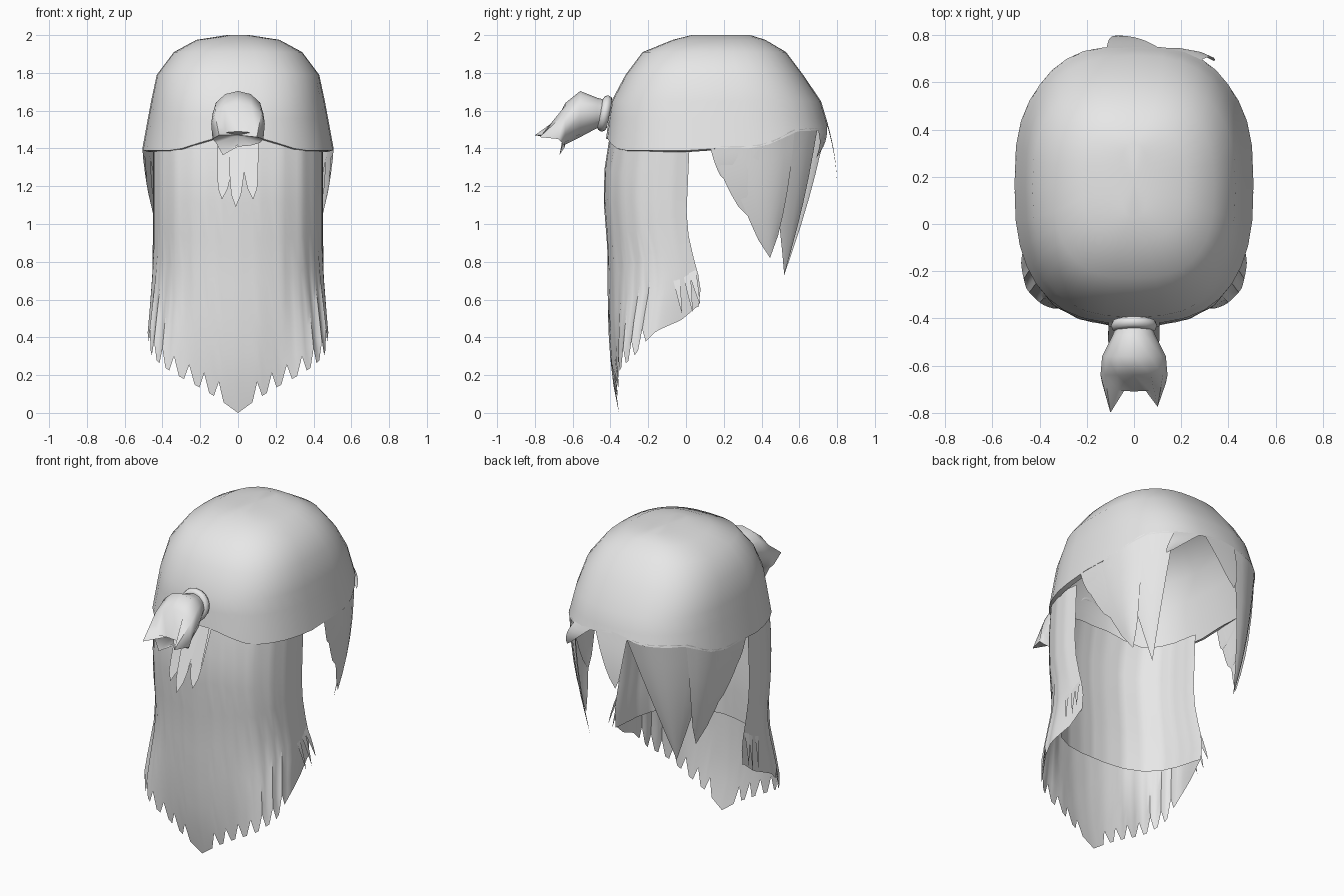
import bpy, bmesh, math
from mathutils import Vector

cube = bpy.data.objects.get("Cube")
if cube:
    bpy.data.objects.remove(cube, do_unlink=True)

grey = bpy.data.materials.new("hair grey")
grey.diffuse_color = (0.8, 0.8, 0.8, 1)
grey.use_nodes = True
grey.node_tree.nodes["Principled BSDF"].inputs["Base Color"].default_value = (0.8, 0.8, 0.8, 1)


def interp(table, t):
    """Piecewise linear lookup; rows are (key, value, value...)."""
    if t <= table[0][0]:
        return table[0][1:]
    for a, b in zip(table, table[1:]):
        if t <= b[0]:
            f = (t - a[0]) / (b[0] - a[0])
            return [p + (q - p) * f for p, q in zip(a[1:], b[1:])]
    return table[-1][1:]


def add_grid(bm, rows, closed=False):
    vs = [[bm.verts.new(p) for p in row] for row in rows]
    n = len(vs[0])
    for r, s in zip(vs, vs[1:]):
        for i in range(n if closed else n - 1):
            j = (i + 1) % n
            bm.faces.new((r[i], r[j], s[j], s[i]))
    return vs


def fan(bm, ring, centre):
    c = bm.verts.new(centre)
    for i in range(len(ring)):
        bm.faces.new((ring[i], ring[(i + 1) % len(ring)], c))


def finish(bm, name, angle=50):
    bmesh.ops.remove_doubles(bm, verts=bm.verts, dist=0.0005)
    bmesh.ops.recalc_face_normals(bm, faces=bm.faces)
    me = bpy.data.meshes.new(name)
    bm.to_mesh(me)
    bm.free()
    me.materials.append(grey)
    ob = bpy.data.objects.new(name, me)
    bpy.context.collection.objects.link(ob)
    bpy.ops.object.select_all(action='DESELECT')
    ob.select_set(True)
    bpy.context.view_layer.objects.active = ob
    bpy.ops.object.shade_smooth_by_angle(angle=math.radians(angle))


# Cap outline: height, rear y (-y side), far y, half width
CAP = [(1.39, -0.43, 0.78, 0.508), (1.5, -0.418, 0.76, 0.488), (1.65, -0.395, 0.715, 0.46),
       (1.79, -0.32, 0.62, 0.43), (1.91, -0.23, 0.53, 0.34), (1.975, -0.07, 0.42, 0.22),
       (2.0, 0.03, 0.34, 0.06)]


def outline(deg, z):
    """Point on the cap; deg is measured from +y towards +x."""
    yb, yf, w = interp(CAP, z)
    s, c = math.sin(math.radians(deg)), math.cos(math.radians(deg))
    x = math.copysign(abs(s) ** 0.77, s) * w
    y = (yb + yf) / 2 + math.copysign(abs(c) ** 0.77, c) * (yf - yb) / 2
    return Vector((x, y, z))


def cap_edge(deg):
    p = outline(deg, 1.45)
    if p.y < 0.15:
        return interp([(0.14, 1.452), (0.32, 1.39), (0.5, 1.39)], abs(p.x))[0]
    return interp([(0.05, 1.53), (0.2, 1.5), (0.42, 1.49), (0.49, 1.4)], abs(p.x))[0]


# Cap, with the rear rim tucked in
bm = bmesh.new()
degs = [i * 10 for i in range(36)]
rim = [outline(d, cap_edge(d)) for d in degs]
tuck = [Vector((p.x * 0.95, 0.17 + (p.y - 0.17) * 0.95, p.z - 0.008)) if p.y < 0.2 else p for p in rim]
rows = [tuck, rim, [outline(d, 1.56) for d in degs]]
rows += [[outline(d, r[0]) for d in degs] for r in CAP[2:]]
vs = add_grid(bm, rows, closed=True)
fan(bm, vs[-1], (0, 0.18, 2.0))
finish(bm, "hair_cap")


def blade(bm, root, tip, power, bulge=0.0, centre=Vector((0, 0.17, 0)), steps=6):
    """A lock that narrows from a row of root points to one tip."""
    tip = Vector(tip)
    mid = sum(root, Vector()) / len(root)
    out = mid - centre
    out.z = 0
    out.normalize()
    rows = []
    for k in range(steps + 1):
        t = k / steps
        base = mid.lerp(tip, t) + out * bulge * math.sin(math.pi * t)
        rows.append([base + (p - mid) * (1 - t) ** power for p in root])
    add_grid(bm, rows)


def cap_lock(name, a, b, tip, power=0.8, bulge=0.03):
    bm = bmesh.new()
    n = max(2, round(abs(b - a) / 8))
    angles = [a + (b - a) * i / n for i in range(n + 1)]
    blade(bm, [outline(d, cap_edge(d) + 0.012) for d in angles], tip, power, bulge)
    finish(bm, name)


# Side locks and fringe on the +y side
for s, side in ((1, "left"), (-1, "right")):
    start = 30 if s > 0 else 8
    cap_lock(side + "_long_lock", s * start, s * 72, (s * 0.3, 0.52, 0.73), 1.0, 0.02)
    cap_lock(side + "_side_lock", s * 52, s * 90, (s * 0.38, 0.445, 0.82), 0.75, 0.02)
    cap_lock(side + "_short_lock", s * 66, s * 92, (s * 0.44, 0.34, 1.03), 0.65, 0.01)
    cap_lock(side + "_ear_lock", s * 76, s * 92, (s * 0.48, 0.21, 1.23), 0.7, 0.005)
cap_lock("fringe_centre_lock", -9, 8, (-0.07, 0.8, 1.22), 0.7, 0.01)
cap_lock("fringe_sweep_lock", 10, 30, (0.34, 0.69, 1.35), 0.7, 0.02)

# Long hair sheet: position along half the U, x, depth fraction, bottom height, top height
PLAN = [(0, 0, 0, 0, 1.46), (0.12, 0.11, 0.015, 0.08, 1.46), (0.25, 0.23, 0.07, 0.15, 1.43),
        (0.4, 0.34, 0.2, 0.23, 1.4), (0.55, 0.41, 0.4, 0.3, 1.4), (0.7, 0.445, 0.62, 0.43, 1.4),
        (0.85, 0.452, 0.82, 0.49, 1.4), (1, 0.44, 1, 0.57, 1.4)]
REAR = [(0, -0.355), (0.2, -0.395), (0.5, -0.415), (0.85, -0.415), (1.2, -0.442), (1.35, -0.425), (1.44, -0.405)]
EDGE = [(0, 0.0), (0.5, 0.06), (0.68, 0.08), (0.8, 0.045), (1.0, 0.0), (1.44, 0.02)]


def sheet_point(u, v, inset):
    a = abs(u)
    x, depth, zb, zt = interp(PLAN, a)
    if inset:
        zb = 0.6 - 0.04 * a
    elif 0.06 < a < 0.68 and round(a * 36) % 3 == 1:
        zb += 0.09
    z = zt + (zb - zt) * v
    k = inset * (1 - a ** 6)
    yb = interp(REAR, z)[0] + k
    yf = interp(EDGE, z)[0]
    # outward flare of the lower corners
    flare = 0.0 if inset else max(0, v - 0.6) / 0.4 * max(0, 1 - ((a - 0.55) / 0.3) ** 2)
    x = max(0, x - k * a ** 0.5 + 0.045 * flare)
    return (math.copysign(x, u), yb + depth * (yf - yb) - 0.05 * flare, z)


bm = bmesh.new()
for inset in (0, 0.05):
    add_grid(bm, [[sheet_point(i / 36, v, inset) for i in range(-36, 37)]
                  for v in (0, 0.12, 0.25, 0.4, 0.55, 0.7, 0.8, 0.9, 1)])
finish(bm, "long_hair_sheet")

# Loose tufts near the sheet edges
for s, side in ((1, "left"), (-1, "right")):
    bm = bmesh.new()
    for y, tip_y, tip_z in ((-0.06, -0.02, 0.52), (0.0, 0.035, 0.53), (0.03, 0.075, 0.57)):
        root = [Vector((s * 0.44, y + d, 0.76)) for d in (-0.022, 0, 0.022)]
        blade(bm, root, (s * 0.487, tip_y, tip_z), 0.8, 0.005, Vector((0, y, 0)), 3)
    finish(bm, side + "_edge_tuft")

# Hair tie
bpy.ops.mesh.primitive_torus_add(major_segments=20, minor_segments=8, major_radius=0.072,
                                 minor_radius=0.026, location=(0, -0.43, 1.585),
                                 rotation=(math.radians(78), 0, 0))
tie = bpy.context.object
tie.name = "hair_tie"
tie.data.materials.append(grey)
bpy.ops.object.shade_smooth_by_angle(angle=math.radians(60))

# Ponytail: y, centre z, half width, half height
TAIL = [(-0.42, 1.585, 0.07, 0.07), (-0.47, 1.588, 0.09, 0.08), (-0.56, 1.582, 0.135, 0.122),
        (-0.64, 1.53, 0.142, 0.11)]
bm = bmesh.new()
ring = [(math.sin(i * math.pi / 6), math.cos(i * math.pi / 6)) for i in range(12)]
rows = [[(w * s, y, z + h * c) for s, c in ring] for y, z, w, h in TAIL]
end = [(0.135 * s, -0.675 - 0.035 * c, 1.45 + 0.04 * c) for s, c in ring]
end[10] = (-0.1, -0.8, 1.47)
end[2] = (0.1, -0.775, 1.46)
end[7] = (-0.08, -0.67, 1.365)
vs = add_grid(bm, rows + [end], closed=True)
fan(bm, vs[-1], (0, -0.64, 1.47))
finish(bm, "ponytail", 75)

# Short strands hanging under the ponytail
bm = bmesh.new()
for x, tip in ((-0.055, (-0.085, -0.55, 1.13)), (0, (-0.012, -0.59, 1.09)), (0.055, (0.08, -0.565, 1.13))):
    for y in (-0.41, -0.435):
        root = [Vector((x + d, y, 1.47)) for d in (-0.052, 0, 0.052)]
        blade(bm, root, tip, 0.4)
finish(bm, "under_ponytail_strands")
